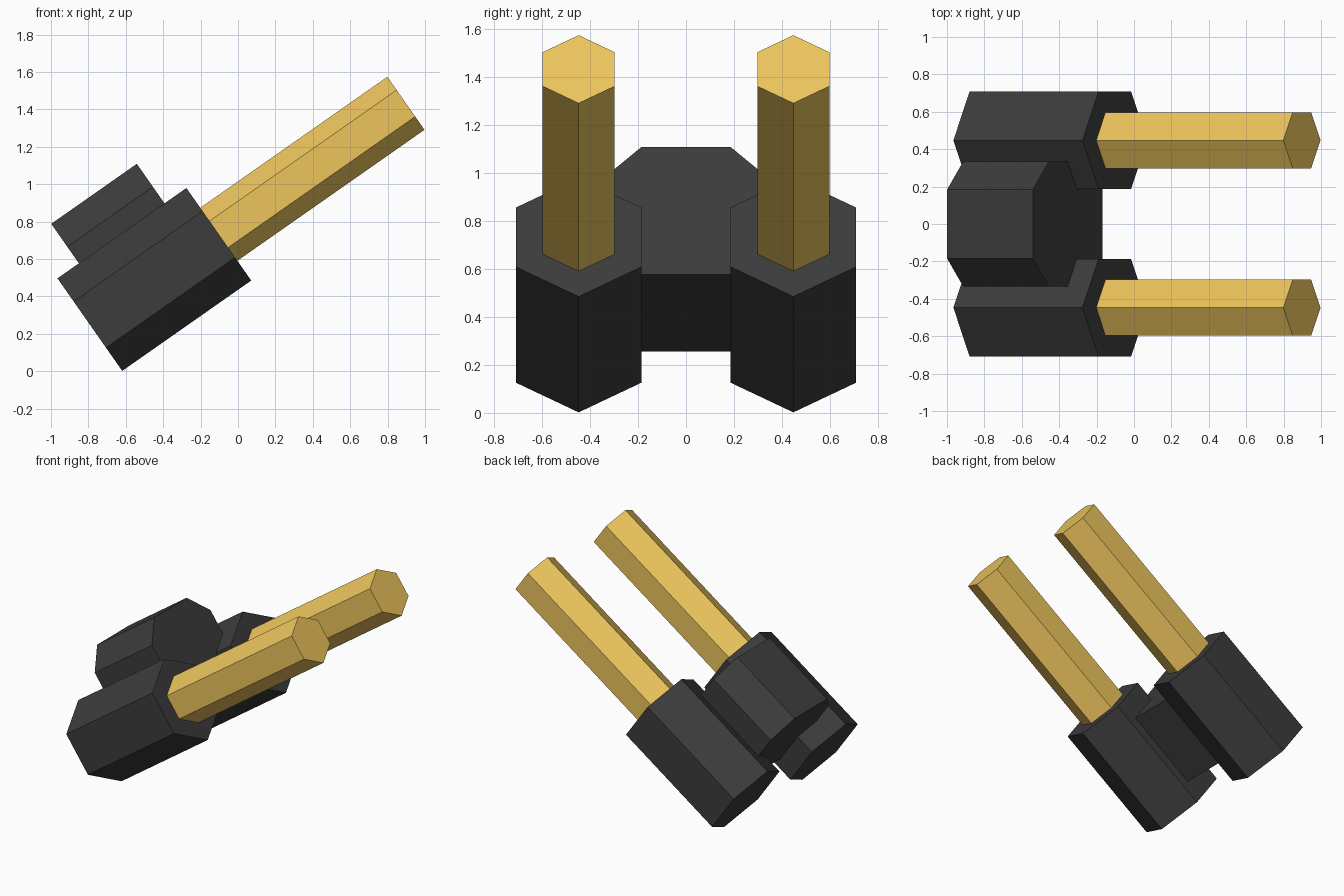
import bpy
import bmesh
from math import cos, sin, radians
from mathutils import Matrix

if "Cube" in bpy.data.objects:
    bpy.data.objects.remove(bpy.data.objects["Cube"])

# Tilted frame: local X runs along the barrels, local Z is their upper side
FRAME = Matrix.Translation((-0.1025, 0, 0.7325)) @ Matrix.Rotation(radians(-35), 4, 'Y')


def material(name, color):
    mat = bpy.data.materials.new(name)
    mat.diffuse_color = (*color, 1)
    mat.use_nodes = True
    mat.node_tree.nodes["Principled BSDF"].inputs["Base Color"].default_value = mat.diffuse_color
    return mat


def prism(name, profile, start, end, mat, y=0):
    """Extrude a (y, z) profile along the tilted X axis."""
    bm = bmesh.new()
    face = bm.faces.new([bm.verts.new((start, y + py, pz)) for py, pz in profile])
    out = bmesh.ops.extrude_face_region(bm, geom=[face])
    moved = [g for g in out["geom"] if isinstance(g, bmesh.types.BMVert)]
    bmesh.ops.translate(bm, verts=moved, vec=(end - start, 0, 0))
    if not any(f.is_valid and len(f.verts) == len(profile) and
               abs(f.calc_center_median().x - start) < 1e-5 for f in bm.faces):
        bm.faces.new([v for v in face.verts])
    bmesh.ops.recalc_face_normals(bm, faces=bm.faces)
    bm.transform(FRAME)
    mesh = bpy.data.meshes.new(name)
    bm.to_mesh(mesh)
    bm.free()
    mesh.materials.append(mat)
    obj = bpy.data.objects.new(name, mesh)
    bpy.context.collection.objects.link(obj)
    return obj


def hexagon(r):
    return [(r * sin(radians(60 * i)), r * cos(radians(60 * i))) for i in range(6)]


dark = material("dark_metal", (0.045, 0.045, 0.045))
gold = material("gold", (0.85, 0.56, 0.11))

# Twin sleeves with gold barrels
for side, y in (("left", 0.4475), ("right", -0.4475)):
    prism(side + "_sleeve", hexagon(0.302), -0.842, 0, dark, y)
    prism(side + "_barrel", hexagon(0.173), 0, 1.221, gold, y)

# Central block with chamfered corners joining the sleeves
w, t, lo, hi, c = 0.335, 0.185, -0.09, 0.56, 0.15
block = [(t, hi), (w, hi - c), (w, lo + c), (t, lo),
         (-t, lo), (-w, lo + c), (-w, hi - c), (-t, hi)]
prism("center_block", block, -0.702, -0.143, dark)
